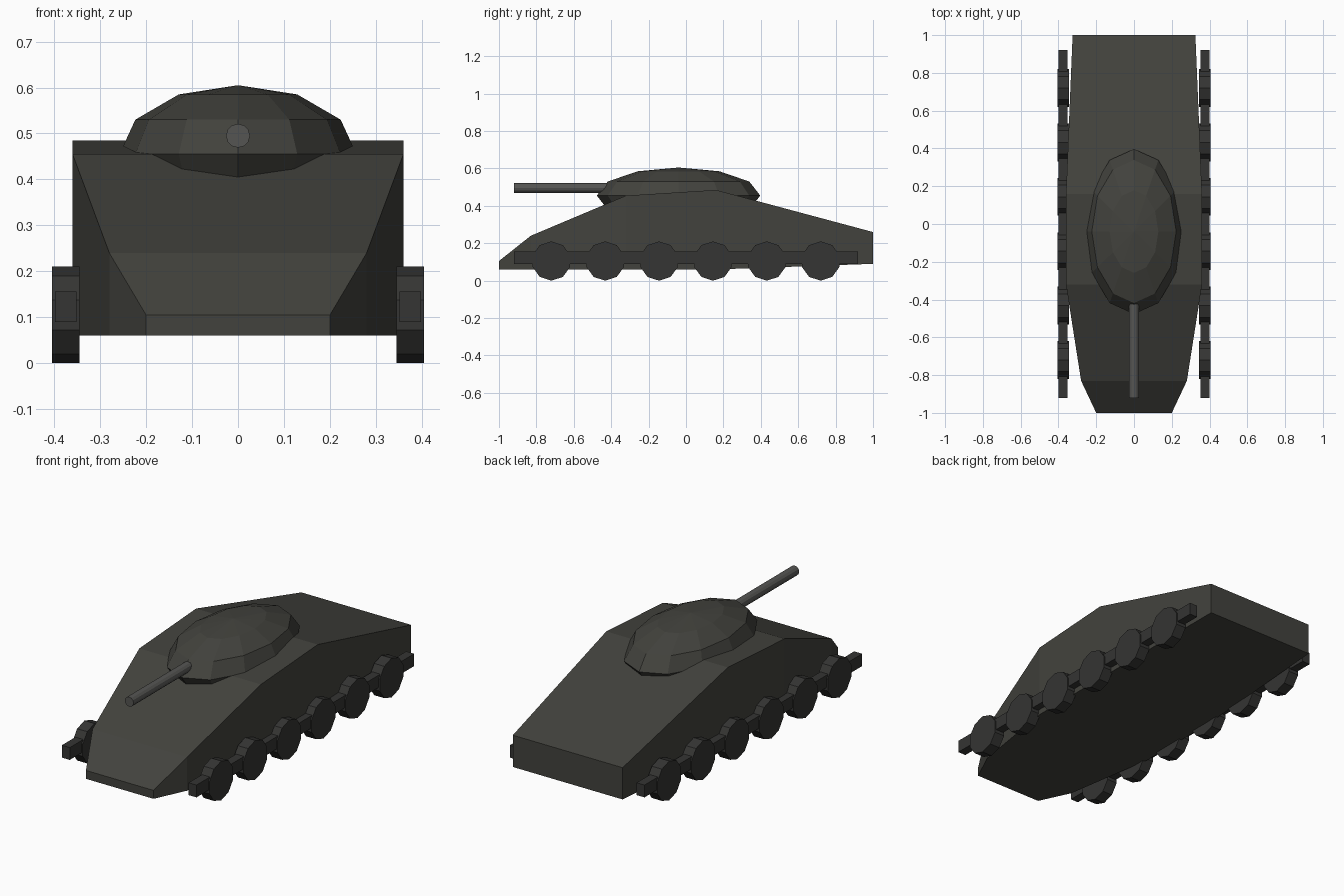
import bpy, bmesh, math
from mathutils import Matrix

if "Cube" in bpy.data.objects:
    bpy.data.objects.remove(bpy.data.objects["Cube"])


def material(name, r, g, b):
    m = bpy.data.materials.new(name)
    m.diffuse_color = (r, g, b, 1)
    m.use_nodes = True
    m.node_tree.nodes["Principled BSDF"].inputs["Base Color"].default_value = m.diffuse_color
    return m


ARMOUR = material("armour", 0.055, 0.055, 0.047)
RUNNING = material("running_gear", 0.035, 0.035, 0.033)
STEEL = material("gun_steel", 0.09, 0.09, 0.085)


def finish(name, bm, mat):
    bmesh.ops.recalc_face_normals(bm, faces=bm.faces)
    mesh = bpy.data.meshes.new(name)
    bm.to_mesh(mesh)
    bm.free()
    mesh.materials.append(mat)
    obj = bpy.data.objects.new(name, mesh)
    bpy.context.collection.objects.link(obj)
    return obj


def cylinder(bm, sides, r, depth, matrix):
    bmesh.ops.create_cone(bm, cap_ends=True, segments=sides, radius1=r,
                          radius2=r, depth=depth, matrix=matrix)


# Hull: lofted rectangular sections (y, half width, bottom, top)
sections = [(-1, 0.20, 0.06, 0.105), (-0.83, 0.28, 0.06, 0.24),
            (-0.32, 0.36, 0.06, 0.455), (0.16, 0.36, 0.06, 0.485),
            (1, 0.325, 0.09, 0.26)]
bm = bmesh.new()
rings = [[bm.verts.new(p) for p in
          ((-w, y, lo), (w, y, lo), (w, y, hi), (-w, y, hi))]
         for y, w, lo, hi in sections]
for a, b in zip(rings, rings[1:]):
    for i in range(4):
        j = (i + 1) % 4
        bm.faces.new((a[i], a[j], b[j], b[i]))
bm.faces.new(rings[0])
bm.faces.new(rings[-1])
finish("hull", bm, ARMOUR)

# Turret: squashed low-poly dome sunk into the hull
bm = bmesh.new()
bmesh.ops.create_uvsphere(
    bm, u_segments=12, v_segments=6, radius=1,
    matrix=Matrix.Translation((0, -0.04, 0.455)) @ Matrix.Diagonal((0.258, 0.437, 0.15, 1)))
finish("turret", bm, ARMOUR)

# Gun barrel
bm = bmesh.new()
cylinder(bm, 12, 0.026, 0.62, Matrix.Translation((0, -0.61, 0.495))
         @ Matrix.Rotation(math.pi / 2, 4, 'X'))
finish("gun_barrel", bm, STEEL)

# Track bars and road wheels on both sides
for side, label in ((-1, "left"), (1, "right")):
    bm = bmesh.new()
    bmesh.ops.create_cube(bm, size=1, matrix=Matrix.Translation((side * 0.375, 0, 0.123))
                          @ Matrix.Diagonal((0.047, 1.84, 0.066, 1)))
    finish(label + "_track_bar", bm, RUNNING)
    for i in range(6):
        bm = bmesh.new()
        # a vertex points straight down so the wheel stands on it
        cylinder(bm, 10, 0.105, 0.06,
                 Matrix.Translation((side * 0.375, -0.72 + 0.288 * i, 0.105))
                 @ Matrix.Rotation(math.pi / 2, 4, 'X')
                 @ Matrix.Rotation(math.pi / 2, 4, 'Y'))
        finish(f"{label}_road_wheel_{i + 1}", bm, RUNNING)
